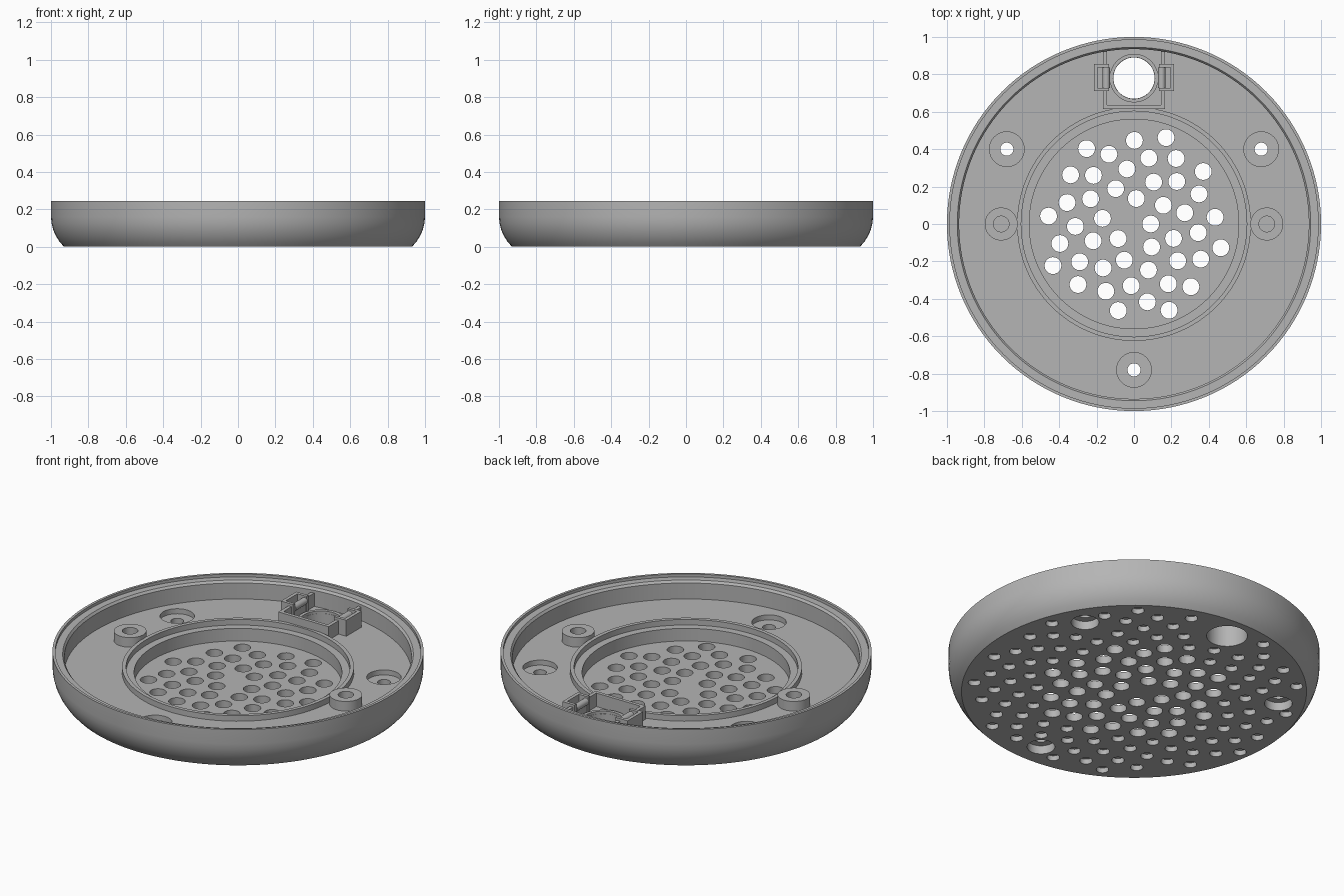
import bpy, bmesh
from math import sin, cos, pi, sqrt, radians, hypot

cube = bpy.data.objects.get("Cube")
if cube:
    bpy.data.objects.remove(cube, do_unlink=True)

grey = bpy.data.materials.new("plain grey")
grey.use_nodes = True
GREY = (0.46, 0.46, 0.46, 1)
grey.diffuse_color = GREY
grey.node_tree.nodes["Principled BSDF"].inputs["Base Color"].default_value = GREY


def lathe(bm, profile, x=0, y=0, sides=32, closed=False):
    """Revolve (radius, z) points about a vertical axis at x, y."""
    rings = []
    for r, z in profile:
        if r == 0:
            rings.append([bm.verts.new((x, y, z))] * sides)
        else:
            rings.append([bm.verts.new((x + r * cos(2 * pi * i / sides),
                                        y + r * sin(2 * pi * i / sides), z))
                          for i in range(sides)])
    pairs = list(zip(rings, rings[1:]))
    if closed:
        pairs.append((rings[-1], rings[0]))
    for a, b in pairs:
        for i in range(sides):
            j = (i + 1) % sides
            bm.faces.new(dict.fromkeys((a[i], a[j], b[j], b[i])))


def plug(bm, x, y, r, z0, z1, sides=24):
    lathe(bm, [(0, z0), (r, z0), (r, z1), (0, z1)], x, y, sides)


def box(bm, x0, x1, y0, y1, z0, z1):
    geom = bmesh.ops.create_cube(bm, size=1)["verts"]
    for v in geom:
        v.co = (x1 if v.co.x > 0 else x0, y1 if v.co.y > 0 else y0,
                z1 if v.co.z > 0 else z0)


def finish(bm, name):
    bmesh.ops.recalc_face_normals(bm, faces=bm.faces)
    mesh = bpy.data.meshes.new(name)
    bm.to_mesh(mesh)
    bm.free()
    mesh.materials.append(grey)
    obj = bpy.data.objects.new(name, mesh)
    bpy.context.collection.objects.link(obj)
    return obj


def activate(obj):
    bpy.ops.object.select_all(action='DESELECT')
    obj.select_set(True)
    bpy.context.view_layer.objects.active = obj


def smooth(obj):
    activate(obj)
    bpy.ops.object.shade_smooth_by_angle(angle=radians(30))


FLOOR, PAN = 0.12, 0.045
SCREWS = [(-0.68, 0.4), (0.68, 0.4), (0, -0.78)]
CABLE = (0, 0.78)

# Dish: rounded outside, stepped rim, raised ring and sunken centre pan
bm = bmesh.new()
lathe(bm, [(0, 0), (0.93, 0), (0.953, 0.025), (0.973, 0.056), (0.988, 0.09),
           (0.997, 0.125), (1, 0.16), (1, 0.245), (0.985, 0.245),
           (0.985, 0.228), (0.945, 0.228), (0.935, 0.215), (0.935, FLOOR),
           (0.625, FLOOR), (0.625, 0.153), (0.603, 0.153), (0.603, FLOOR),
           (0.56, FLOOR), (0.56, PAN), (0, PAN)], sides=128)
dish = finish(bm, "dish")

# Spiral of sound holes: open in the pan, blind further out
bm = bmesh.new()
for n in range(144):
    r, a = 0.073 * sqrt(n + 1.5), -n * radians(137.508)
    x, y = r * cos(a), r * sin(a)
    if n < 46:
        plug(bm, x, y, 0.045, -0.1, 0.1)
        continue
    near_screw = any(hypot(x - sx, y - sy) < 0.115 for sx, sy in SCREWS)
    near_cable = hypot(x - CABLE[0], y - CABLE[1]) < 0.15
    if not (near_screw or near_cable):
        plug(bm, x, y, 0.034, -0.1, 0.03)

# Screw holes, recessed above and below, and the cable hole
for x, y in SCREWS:
    lathe(bm, [(0, -0.1), (0.075, -0.1), (0.075, 0.05), (0.035, 0.05),
               (0.035, 0.09), (0.093, 0.09), (0.093, 0.2), (0, 0.2)], x, y)
plug(bm, *CABLE, 0.11, -0.1, 0.2, 48)
cutter = finish(bm, "hole_cutter")
cutter.hide_render = True

mod = dish.modifiers.new("holes", 'BOOLEAN')
mod.operation = 'DIFFERENCE'
mod.solver = 'EXACT'
mod.object = cutter
activate(dish)
bpy.ops.object.modifier_apply(modifier=mod.name)
bpy.data.objects.remove(cutter, do_unlink=True)
smooth(dish)

# Raised bosses with blind holes
for side, name in ((-1, "right_boss"), (1, "left_boss")):
    bm = bmesh.new()
    lathe(bm, [(0, 0.1), (0.088, 0.1), (0.088, 0.177), (0.042, 0.177),
               (0.042, 0.125), (0, 0.125)], side * 0.71, 0, 48)
    smooth(finish(bm, name))

# Collar around the cable hole
bm = bmesh.new()
lathe(bm, [(0.111, 0.1), (0.13, 0.1), (0.13, 0.135), (0.111, 0.135)],
      *CABLE, 48, closed=True)
smooth(finish(bm, "cable_collar"))

# Thin wall enclosing the cable hole on three sides
bm = bmesh.new()
box(bm, -0.165, 0.165, 0.615, 0.635, 0.1, 0.2)
for s in (-1, 1):
    for y0, y1 in ((0.635, 0.712), (0.853, 0.94)):
        box(bm, *sorted((s * 0.145, s * 0.165)), y0, y1, 0.1, 0.2)
finish(bm, "cable_wall")

# Snap clips: open bracket with a rounded ridge facing the hole
for s, name in ((-1, "right_clip"), (1, "left_clip")):
    bm = bmesh.new()
    box(bm, *sorted((s * 0.195, s * 0.215)), 0.71, 0.855, 0.1, 0.215)
    for y in (0.71, 0.837):
        box(bm, *sorted((s * 0.135, s * 0.195)), y, y + 0.018, 0.1, 0.215)
    box(bm, *sorted((s * 0.14, s * 0.155)), 0.728, 0.837, 0.1, 0.19)
    ridge = bmesh.ops.create_cone(bm, cap_ends=True, segments=20, radius1=0.02,
                                  radius2=0.02, depth=0.109)["verts"]
    for v in ridge:
        v.co = (s * 0.148 + v.co.x, 0.7825 + v.co.z, 0.185 + v.co.y)
    smooth(finish(bm, name))
